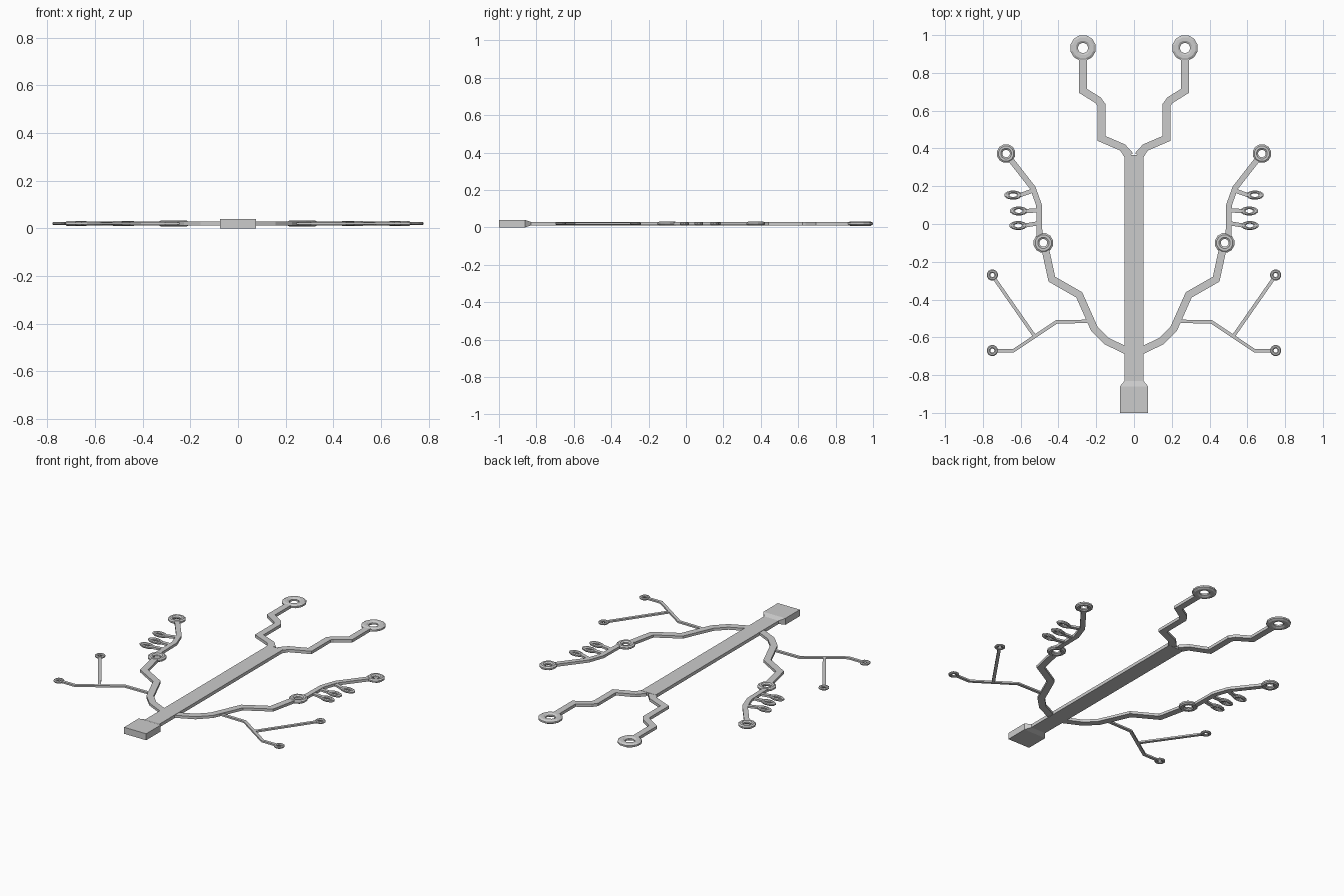
import bpy, bmesh
from math import sin, cos, pi
from mathutils import Vector

if "Cube" in bpy.data.objects:
    bpy.data.objects.remove(bpy.data.objects["Cube"])

ZC = 0.02  # mid-height of the flat piece


def finish(name, bm, mirror=True):
    bmesh.ops.recalc_face_normals(bm, faces=bm.faces)
    me = bpy.data.meshes.new(name)
    bm.to_mesh(me)
    bm.free()
    ob = bpy.data.objects.new(name, me)
    bpy.context.collection.objects.link(ob)
    if mirror:
        ob.modifiers.new("Mirror", 'MIRROR').use_mirror_merge = False
    return ob


def loft(bm, sections):
    for a, b in zip(sections, sections[1:]):
        for i in range(len(a)):
            j = (i + 1) % len(a)
            bm.faces.new((a[i], a[j], b[j], b[i]))


def strip(name, pts, width, half_z, start_width=None):
    """Mitred bar of rectangular section along a flat path."""
    bm = bmesh.new()
    p = [Vector(q) for q in pts]
    rows = []
    for i, q in enumerate(p):
        d0 = (q - p[i - 1]).normalized() if i else (p[1] - q).normalized()
        d1 = (p[i + 1] - q).normalized() if i < len(p) - 1 else d0
        t = (d0 + d1).normalized()
        n = Vector((-t.y, t.x))
        w = start_width if (start_width and i == 0) else width
        n *= w / 2 / max(0.5, t.dot(d0))
        rows.append([bm.verts.new((q.x + s * n.x, q.y + s * n.y, ZC + z))
                     for s, z in ((1, -half_z), (-1, -half_z), (-1, half_z), (1, half_z))])
    loft(bm, rows)
    bm.faces.new(rows[0])
    bm.faces.new(rows[-1])
    return finish(name, bm)


def ring(name, x, y, r, hole, half_z, squash=1.0, seg=12):
    """Flattened faceted ring with chamfered rims."""
    bm = bmesh.new()
    mid, t = (r + hole) / 2, (r - hole) / 2
    prof = [(mid + t * cos(k * pi / 4 + pi / 8) / cos(pi / 8),
             half_z * sin(k * pi / 4 + pi / 8) / cos(pi / 8)) for k in range(8)]
    rows = []
    for i in range(seg):
        a = 2 * pi * (i + 0.5) / seg
        rows.append([bm.verts.new((x + q * cos(a), y + q * sin(a) * squash, ZC + z))
                     for q, z in prof])
    loft(bm, rows + rows[:1])
    return finish(name, bm)


# Stem with block foot, lofted from cross-sections along y
bm = bmesh.new()
rows = [[bm.verts.new((sx * w, y, ZC + sz * h))
         for sx, sz in ((-1, -1), (1, -1), (1, 1), (-1, 1))]
        for y, w, h in ((-1, .075, .02), (-.86, .075, .02), (-.83, .05, .01), (.365, .05, .01))]
loft(bm, rows)
bm.faces.new(rows[0])
bm.faces.new(rows[-1])
finish("stem", bm, False)

# Top fork
strip("top_fork", [(.025, .36), (.06, .405), (.172, .453), (.172, .63), (.19, .655),
                   (.27, .705), (.27, .885)], .04, .009, .05)
ring("top_ring", .27, .932, .069, .027, .012)

# Main side branch
strip("side_branch", [(.03, -.675), (.145, -.62), (.21, -.555), (.29, -.375),
                      (.435, -.292), (.468, -.14)], .04, .008)
ring("middle_ring", .48, -.1, .053, .021, .011)
strip("upper_side_branch", [(.5, -.07), (.503, .1), (.535, .19), (.652, .34)], .03, .008)
ring("upper_ring", .677, .373, .05, .02, .011)

# Row of small oval rings
for i, (x, y, x0, y0) in enumerate(((.64, .153, .525, .18), (.61, .069, .5, .072),
                                    (.613, -.008, .5, .005))):
    strip(f"leaf_stalk_{i}", [(x0, y0), (x - .036, y)], .022, .006)
    ring(f"leaf_ring_{i}", x, y, .048, .02, .009, .5)

# Thin lower twigs
strip("twig", [(.22, -.515), (.41, -.518), (.525, -.595), (.637, -.67), (.728, -.67)], .018, .005)
strip("twig_offshoot", [(.522, -.6), (.738, -.29)], .018, .005)
ring("twig_ring_low", .75, -.67, .03, .011, .007)
ring("twig_ring_high", .75, -.27, .03, .011, .007)
